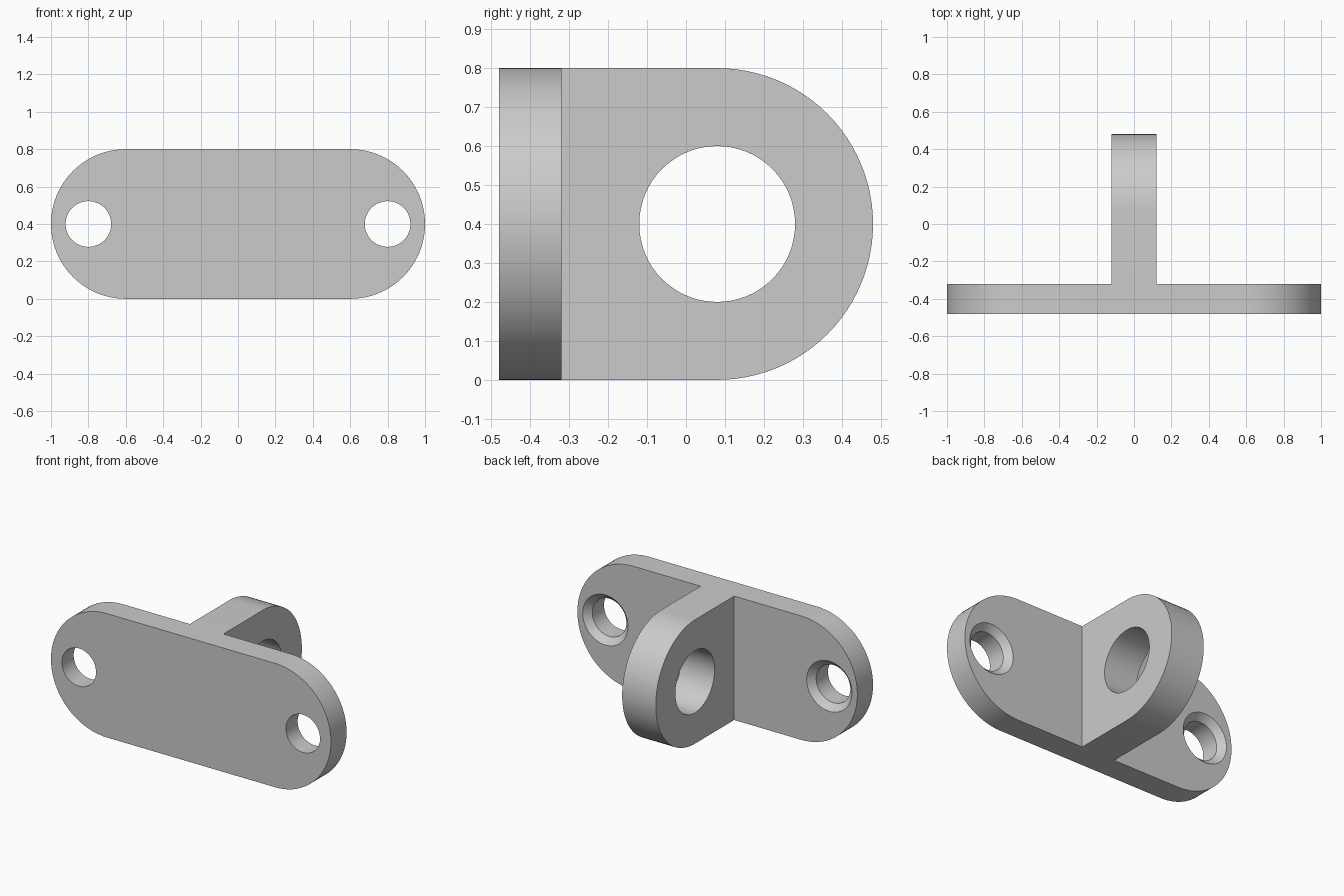
import bpy
import bmesh
from math import pi, cos, sin
from mathutils import Matrix, Vector

cube = bpy.data.objects.get("Cube")
if cube:
    bpy.data.objects.remove(cube, do_unlink=True)

MID_Z = 0.4      # height of every hole centre
ROUND_R = 0.4    # radius of the rounded ends
PLATE_BACK = -0.32

grey = bpy.data.materials.new("plain grey")
grey.use_nodes = True
grey.diffuse_color = (0.6, 0.6, 0.6, 1)
grey.node_tree.nodes["Principled BSDF"].inputs["Base Color"].default_value = (0.6, 0.6, 0.6, 1)


def finish(name, bm):
    bmesh.ops.recalc_face_normals(bm, faces=bm.faces)
    mesh = bpy.data.meshes.new(name)
    bm.to_mesh(mesh)
    bm.free()
    mesh.materials.append(grey)
    obj = bpy.data.objects.new(name, mesh)
    bpy.context.collection.objects.link(obj)
    return obj


def arc(cu, start, steps=48):
    """Half circle about (cu, MID_Z), counter-clockwise from the start angle."""
    angles = [start + pi * i / steps for i in range(steps + 1)]
    return [(cu + ROUND_R * cos(a), MID_Z + ROUND_R * sin(a)) for a in angles]


def extrude(name, points, direction):
    """Solid from a closed outline of 3D points."""
    bm = bmesh.new()
    face = bm.faces.new([bm.verts.new(p) for p in points])
    moved = bmesh.ops.extrude_face_region(bm, geom=[face], use_keep_orig=True)["geom"]
    verts = [v for v in moved if isinstance(v, bmesh.types.BMVert)]
    bmesh.ops.translate(bm, verts=verts, vec=Vector(direction))
    return finish(name, bm)


def lathe(name, profile, matrix, steps=64):
    """Solid of revolution about local z from (radius, height) pairs."""
    bm = bmesh.new()
    rings = [[bm.verts.new((r * cos(2 * pi * i / steps), r * sin(2 * pi * i / steps), h))
              for i in range(steps)] for r, h in profile]
    for low, high in zip(rings, rings[1:]):
        for i in range(steps):
            j = (i + 1) % steps
            bm.faces.new((low[i], low[j], high[j], high[i]))
    bm.faces.new(rings[0])
    bm.faces.new(rings[-1])
    bm.transform(matrix)
    return finish(name, bm)


def combine(target, other, operation):
    mod = target.modifiers.new(operation.title(), 'BOOLEAN')
    mod.operation = operation
    mod.solver = 'EXACT'
    mod.object = other
    bpy.context.view_layer.objects.active = target
    bpy.ops.object.modifier_apply(modifier=mod.name)
    bpy.data.objects.remove(other, do_unlink=True)


# Mounting plate with two rounded ends
outline = arc(0.6, -pi / 2) + arc(-0.6, pi / 2)
bracket = extrude("mounting_bracket", [(x, -0.48, z) for x, z in outline], (0, 0.16, 0))

# Upright lug with a rounded end, rooted inside the plate
outline = arc(0.08, -pi / 2) + [(-0.4, 0.8), (-0.4, 0)]
lug = extrude("lug", [(-0.12, y, z) for y, z in outline], (0.24, 0, 0))
combine(bracket, lug, 'UNION')

# Large pin hole across the lug
turn = Matrix.Translation((0, 0.08, MID_Z)) @ Matrix.Rotation(pi / 2, 4, 'Y')
combine(bracket, lathe("pin_cutter", [(0.2, -0.3), (0.2, 0.3)], turn), 'DIFFERENCE')

# Screw holes, countersunk from the back
for x in (-0.8, 0.8):
    turn = Matrix.Translation((x, PLATE_BACK, MID_Z)) @ Matrix.Rotation(-pi / 2, 4, 'X')
    profile = [(0.122, -0.3), (0.122, -0.04), (0.202, 0.04)]
    combine(bracket, lathe("screw_cutter", profile, turn), 'DIFFERENCE')

# Smooth curves, crisp edges
bpy.ops.object.select_all(action='DESELECT')
bracket.select_set(True)
bpy.context.view_layer.objects.active = bracket
bpy.ops.object.shade_smooth_by_angle(angle=pi / 6)
